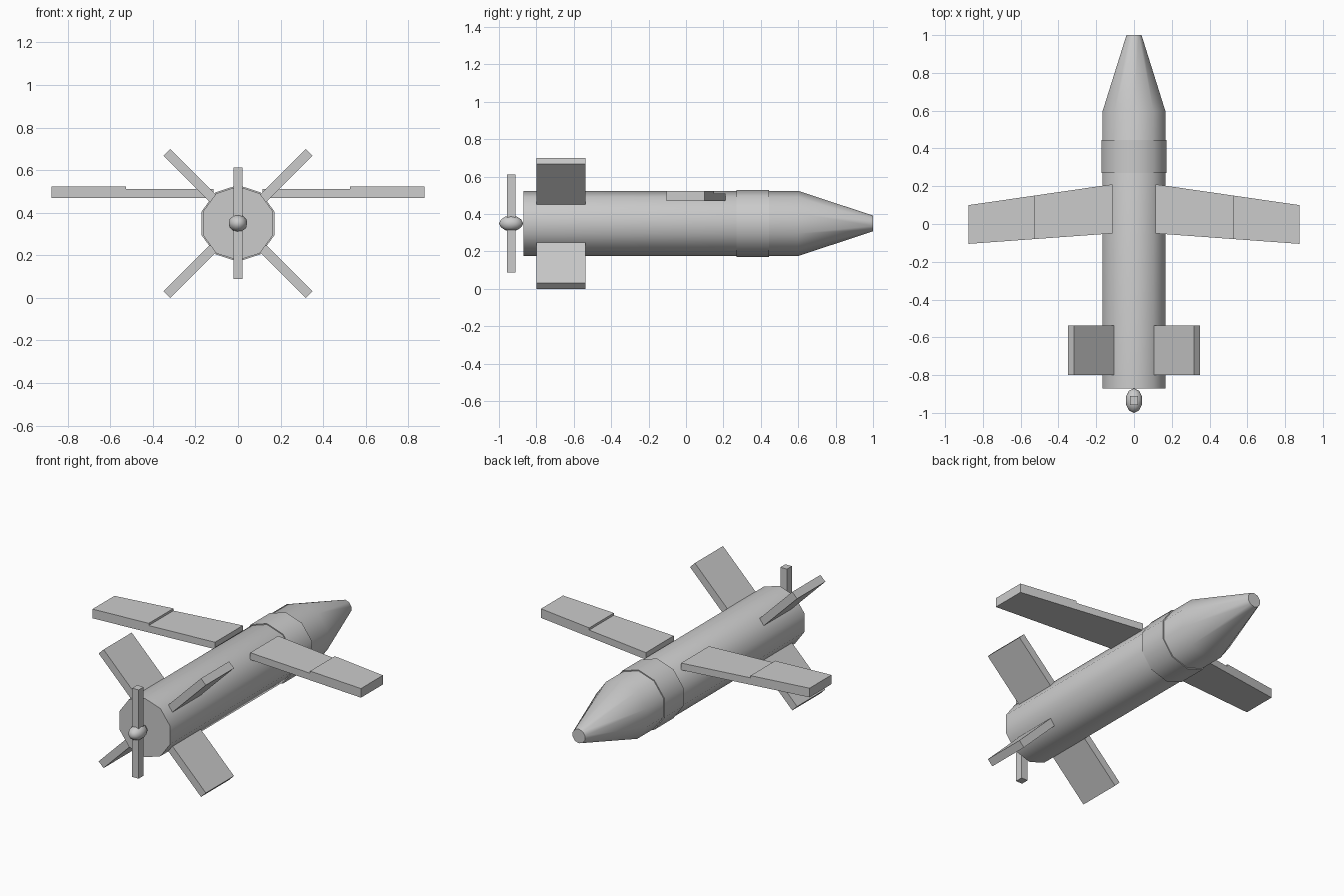
import bpy, bmesh, math
from mathutils import Matrix, Vector

cube = bpy.data.objects.get("Cube")
if cube:
    bpy.data.objects.remove(cube, do_unlink=True)

AXIS_Z = 0.35
grey = bpy.data.materials.new("light grey")
grey.use_nodes = True
colour = (0.6, 0.6, 0.6, 1)
grey.diffuse_color = colour
grey.node_tree.nodes["Principled BSDF"].inputs["Base Color"].default_value = colour


def finish(name, bm, smooth=None):
    """Turn a bmesh into a named object, smooth below the given angle."""
    bmesh.ops.recalc_face_normals(bm, faces=bm.faces[:])
    mesh = bpy.data.meshes.new(name)
    bm.to_mesh(mesh)
    bm.free()
    mesh.materials.append(grey)
    obj = bpy.data.objects.new(name, mesh)
    bpy.context.collection.objects.link(obj)
    if smooth:
        bpy.ops.object.select_all(action="DESELECT")
        obj.select_set(True)
        bpy.context.view_layer.objects.active = obj
        bpy.ops.object.shade_smooth_by_angle(angle=math.radians(smooth))
    return obj


def tube(name, profile, sides=10):
    """Closed ten-sided solid along y from (y, radius) stations."""
    bm = bmesh.new()
    rings = []
    for y, r in profile:
        angles = [2 * math.pi * i / sides for i in range(sides)]
        rings.append([bm.verts.new((r * math.sin(a), y, AXIS_Z + r * math.cos(a)))
                      for a in angles])
    for a, b in zip(rings, rings[1:]):
        for i in range(sides):
            j = (i + 1) % sides
            bm.faces.new((a[i], a[j], b[j], b[i]))
    bm.faces.new(rings[0])
    bm.faces.new(rings[-1])
    return finish(name, bm, 40)


def box(name, low, high, matrix=Matrix()):
    """Box between two corners, then transformed."""
    bm = bmesh.new()
    low, high = Vector(low), Vector(high)
    bmesh.ops.create_cube(bm, size=1)
    bmesh.ops.scale(bm, vec=high - low, verts=bm.verts)
    bmesh.ops.translate(bm, vec=(low + high) / 2, verts=bm.verts)
    bm.transform(matrix)
    return finish(name, bm)


def wing_panel(name, side, x0, x1, z0, z1):
    """Slab between two spanwise stations of the tapered wing."""
    def chord(x):
        t = (x - 0.115) / 0.76
        return 0.21 - 0.11 * t, -0.05 - 0.055 * t
    (lead0, trail0), (lead1, trail1) = chord(x0), chord(x1)
    outline = [(x0, lead0), (x1, lead1), (x1, trail1), (x0, trail0)]
    bm = bmesh.new()
    base = bm.faces.new([bm.verts.new((side * x, y, z0)) for x, y in outline])
    top = bmesh.ops.extrude_face_region(bm, geom=[base])["geom"]
    bmesh.ops.translate(bm, vec=(0, 0, z1 - z0),
                        verts=[v for v in top if isinstance(v, bmesh.types.BMVert)])
    return finish(name, bm)


# Fuselage with tapered nose, and the slightly raised collar
tube("fuselage", [(-0.87, 0.174), (0.6, 0.174), (1.0, 0.042)])
tube("collar", [(0.27, 0.18), (0.445, 0.18)])

# Wings: thin inner panel, thicker outer panel
for side, label in ((1, "left"), (-1, "right")):
    wing_panel(label + "_inner_wing", side, 0.115, 0.527, 0.47, 0.511)
    wing_panel(label + "_outer_wing", side, 0.527, 0.877, 0.47, 0.524)

# Four diagonal tail fins
for i, label in enumerate(("upper_left", "upper_right", "lower_right", "lower_left")):
    turn = Matrix.Rotation(-math.radians(45 + 90 * i), 4, "Y")
    box(label + "_fin", (0.165, -0.8, -0.0225), (0.4725, -0.537, 0.0225),
        Matrix.Translation((0, 0, AXIS_Z)) @ turn)

# Propeller blade and rounded hub
box("propeller", (-0.021, -0.957, 0.088), (0.021, -0.911, 0.612))
bm = bmesh.new()
bmesh.ops.create_icosphere(bm, subdivisions=2, radius=1)
bmesh.ops.scale(bm, vec=(0.045, 0.065, 0.042), verts=bm.verts)
bmesh.ops.translate(bm, vec=(0, -0.935, AXIS_Z), verts=bm.verts)
finish("propeller_hub", bm, 60)
